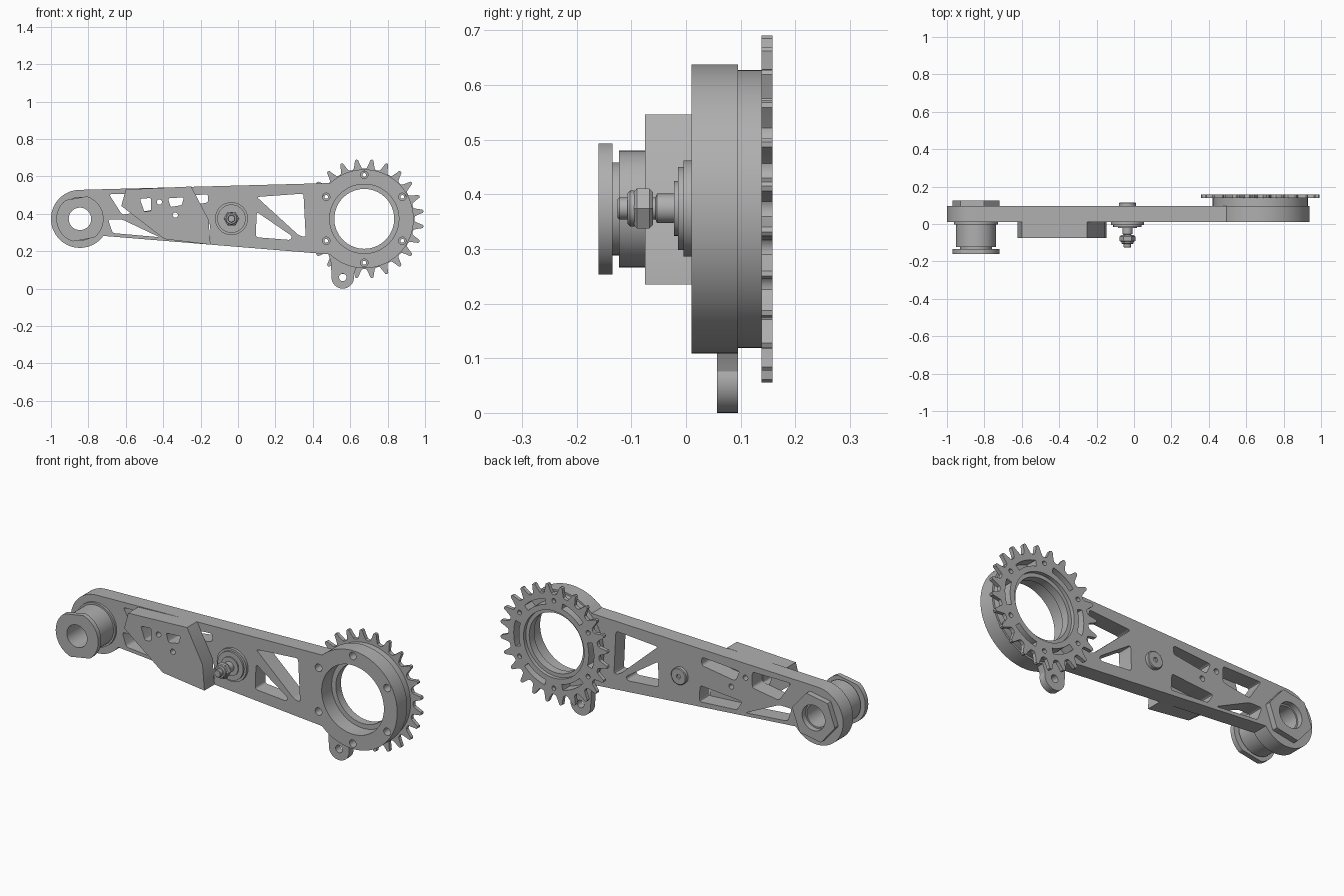
import bpy, bmesh
from math import sin, cos, pi, radians
from mathutils import Vector

if "Cube" in bpy.data.objects:
    bpy.data.objects.remove(bpy.data.objects["Cube"])

metal = bpy.data.materials.new("machined grey")
metal.use_nodes = True
GREY = (0.43, 0.43, 0.43, 1)
metal.diffuse_color = GREY
metal.node_tree.nodes["Principled BSDF"].inputs["Base Color"].default_value = GREY

HUB = Vector((-0.845, 0.373))
RING = Vector((0.675, 0.373))
PIVOT = Vector((-0.035, 0.374))


def finish(name, mesh):
    obj = bpy.data.objects.new(name, mesh)
    bpy.context.collection.objects.link(obj)
    mesh.materials.clear()
    mesh.materials.append(metal)
    bpy.ops.object.select_all(action="DESELECT")
    obj.select_set(True)
    bpy.context.view_layer.objects.active = obj
    bpy.ops.object.shade_smooth_by_angle(angle=radians(30))
    return obj


def arc(c, r, start=0, end=360, n=48):
    """Points on an arc; a full circle leaves out the repeated last point."""
    steps = n if end - start == 360 else n - 1
    angles = [radians(start + (end - start) * i / steps) for i in range(n)]
    return [Vector((c[0] + r * cos(a), c[1] + r * sin(a))) for a in angles]


def rounded(corners, r=0.015, n=5):
    """Polygon with softened corners."""
    pts = [Vector(p) for p in corners]
    out = []
    for i, p in enumerate(pts):
        before, after = pts[i - 1] - p, pts[(i + 1) % len(pts)] - p
        a = p + before.normalized() * min(r, before.length * 0.45)
        b = p + after.normalized() * min(r, after.length * 0.45)
        for k in range(n):
            t = k / (n - 1)
            out.append(a * (1 - t) ** 2 + p * 2 * t * (1 - t) + b * t * t)
    return out


def plate(name, y0, y1, outline, holes=()):
    """Filled outline with holes, extruded from y0 to y1."""
    curve = bpy.data.curves.new(name, "CURVE")
    curve.dimensions = "2D"
    curve.fill_mode = "BOTH"
    curve.extrude = (y1 - y0) / 2
    for loop in [outline, *holes]:
        spline = curve.splines.new("POLY")
        spline.points.add(len(loop) - 1)
        for point, p in zip(spline.points, loop):
            point.co = (p[0], p[1], 0, 1)
        spline.use_cyclic_u = True
    temp = bpy.data.objects.new(name + "_profile", curve)
    bpy.context.collection.objects.link(temp)
    graph = bpy.context.evaluated_depsgraph_get()
    mesh = bpy.data.meshes.new_from_object(temp.evaluated_get(graph))
    bpy.data.objects.remove(temp)
    for v in mesh.vertices:
        x, z, d = v.co
        v.co = (x, (y0 + y1) / 2 - d, z)
    bm = bmesh.new()
    bm.from_mesh(mesh)
    bmesh.ops.remove_doubles(bm, verts=bm.verts, dist=1e-5)
    bmesh.ops.recalc_face_normals(bm, faces=bm.faces)
    bm.to_mesh(mesh)
    bm.free()
    mesh.name = name
    return finish(name, mesh)


def turned(name, c, profile, closed=False, n=48):
    """Spin (radius, y) pairs about the y direction through c."""
    bm = bmesh.new()
    verts = [bm.verts.new((c[0] + r, y, c[1])) for r, y in profile]
    edges = [bm.edges.new(pair) for pair in zip(verts, verts[1:])]
    if closed:
        edges.append(bm.edges.new((verts[-1], verts[0])))
    bmesh.ops.spin(bm, geom=verts + edges, cent=(c[0], 0, c[1]), axis=(0, 1, 0),
                   angle=2 * pi, steps=n, use_merge=True)
    bmesh.ops.remove_doubles(bm, verts=bm.verts, dist=1e-5)
    bmesh.ops.recalc_face_normals(bm, faces=bm.faces)
    mesh = bpy.data.meshes.new(name)
    bm.to_mesh(mesh)
    bm.free()
    return finish(name, mesh)


def bolt_circle(r):
    return [arc(p, r, n=20) for p in arc(RING, 0.235, 90, 450, 6)]


# Arm with triangular lightening windows
windows = [
    [(0.10, 0.49), (0.35, 0.508), (0.362, 0.275), (0.325, 0.285)],
    [(0.10, 0.41), (0.29, 0.28), (0.28, 0.26), (0.095, 0.275)],
    [(-0.69, 0.505), (-0.41, 0.508), (-0.41, 0.475), (-0.62, 0.395)],
    [(-0.695, 0.37), (-0.62, 0.37), (-0.42, 0.275), (-0.67, 0.297)],
    [(-0.385, 0.488), (-0.16, 0.505), (-0.16, 0.46), (-0.36, 0.43)],
    [(-0.41, 0.39), (-0.15, 0.35), (-0.145, 0.262), (-0.37, 0.277)],
]
screws = [(-0.42, 0.463), (-0.335, 0.393)]
arm_outline = (arc(HUB, 0.155, 91, 324) + arc(RING, 0.264, -134, 133.5, 72))
windows[2][1:3] = [(-0.46, 0.505), (-0.46, 0.42)]
windows[5][0] = (-0.40, 0.33)
plate("arm", 0.01, 0.095, arm_outline,
      [rounded(w) for w in windows] + [arc(s, 0.014, n=20) for s in screws]
      + [arc(HUB, 0.06), arc(RING, 0.185, n=72)] + bolt_circle(0.02))

# Cover block on the front of the arm
cover = [(-0.60, 0.53), (-0.624, 0.442), (-0.394, 0.265),
         (-0.147, 0.235), (-0.158, 0.37), (-0.25, 0.546)]
slots = [[(-0.525, 0.48), (-0.465, 0.485), (-0.465, 0.415), (-0.50, 0.41)],
         [(-0.375, 0.483), (-0.29, 0.488), (-0.30, 0.447), (-0.36, 0.436)]]
plate("cover_block", -0.075, 0.01, cover,
      [rounded(s, 0.01) for s in slots] + [arc(s, 0.014, n=20) for s in screws])

# Lug under the ring
lug = arc((0.56, 0.06), 0.06, 180, 375, 28) + [
    Vector(p) for p in [(0.632, 0.11), (0.65, 0.135), (0.55, 0.16), (0.48, 0.195), (0.497, 0.14)]]
plate("lug", 0.057, 0.095, lug, [arc((0.56, 0.06), 0.02, n=24)])

# Sprocket carrier and toothed ring
kidneys = []
for k in range(6):
    mid = 60 * k
    kidneys.append(arc(RING, 0.238, mid - 17, mid + 17, 14)
                   + arc(RING, 0.208, mid - 17, mid + 17, 14)[::-1])
plate("sprocket_carrier", 0.095, 0.138, arc(RING, 0.254, n=72),
      [arc(RING, 0.16, n=72)] + kidneys + bolt_circle(0.01))

TEETH = 24
tooth = [(-6.2, 0.268), (-4.6, 0.272), (-2.9, 0.292), (-1.5, 0.316), (0, 0.32),
         (1.5, 0.316), (2.9, 0.292), (4.6, 0.272), (6.2, 0.268)]
teeth = []
for k in range(TEETH):
    for offset, r in tooth:
        a = radians((k + 0.5) * 360 / TEETH + offset)
        teeth.append(RING + Vector((cos(a), sin(a))) * r)
plate("sprocket", 0.138, 0.158, teeth,
      [arc(RING, 0.18, n=72)] + kidneys + bolt_circle(0.012))

# Hollow bushing at the small end
turned("bushing", HUB, [(0.06, 0.01), (0.06, -0.134), (0.085, -0.134), (0.085, -0.123),
                        (0.107, -0.123), (0.107, -0.002), (0.117, -0.002), (0.117, 0.01)],
       closed=True)


def flatted(r, flat, count, tilt):
    """Circle trimmed by evenly spaced flats."""
    out = []
    step = 2 * pi / count
    for i in range(144):
        a = 2 * pi * i / 144
        off = (a - radians(tilt) + step / 2) % step - step / 2
        reach = cos(off)
        radius = min(r, flat / reach) if reach > 0.2 else r
        out.append(HUB + Vector((cos(a), sin(a))) * radius)
    return out


plate("bushing_flange", -0.16, -0.134, flatted(0.126, 0.112, 2, 100), [arc(HUB, 0.06)])
plate("bushing_nut", 0.095, 0.125, flatted(0.128, 0.112, 6, 40), [arc(HUB, 0.068)])

# Pivot stud: stepped washers, shank, locking nut and rear head
turned("pivot_washers", PIVOT, [(0, 0.01), (0.088, 0.01), (0.088, -0.005), (0.076, -0.005),
                                (0.076, -0.015), (0.05, -0.015), (0.05, -0.022), (0, -0.022)])
turned("pivot_stud", PIVOT, [(0, -0.02), (0.027, -0.02), (0.027, -0.053), (0.02, -0.056),
                             (0.02, -0.122), (0.017, -0.125), (0, -0.125)], n=32)
turned("pivot_nut", PIVOT, [(0.02, -0.06), (0.034, -0.06), (0.042, -0.067),
                            (0.042, -0.09), (0.035, -0.095), (0.02, -0.095)], n=6)
turned("pivot_nut_collar", PIVOT, [(0.02, -0.094), (0.033, -0.094), (0.033, -0.102),
                                   (0.028, -0.107), (0.02, -0.107)], n=32)
turned("pivot_head", PIVOT, [(0, 0.09), (0.045, 0.09), (0.045, 0.112), (0.041, 0.115),
                             (0.012, 0.115), (0.012, 0.105), (0, 0.105)])
